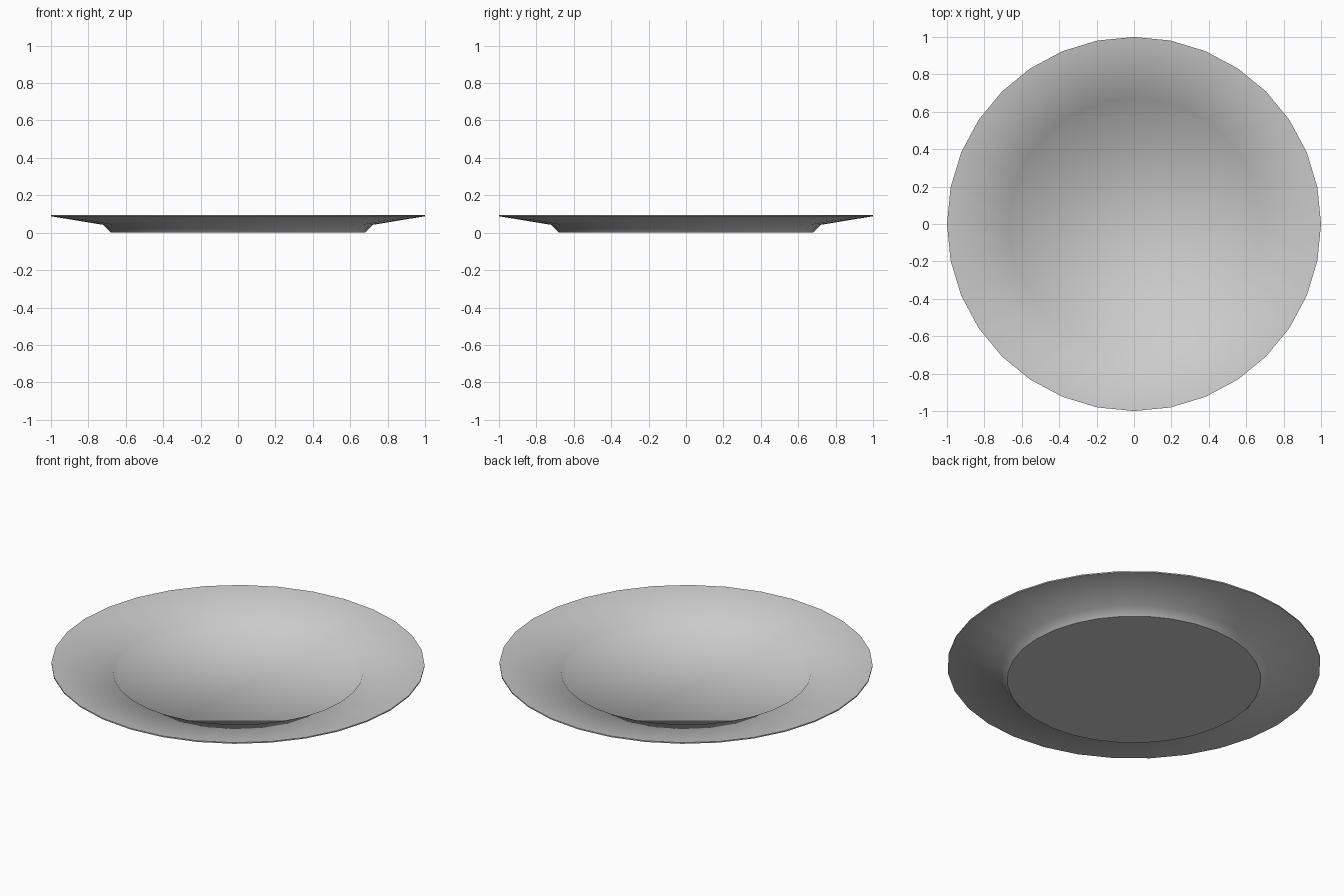
import bpy
import bmesh
from math import cos, sin, tau

cube = bpy.data.objects.get("Cube")
if cube:
    bpy.data.objects.remove(cube, do_unlink=True)

SIDES = 32

# Glaze colour
glaze = bpy.data.materials.new("light grey glaze")
glaze.use_nodes = True
color = (0.6, 0.6, 0.6, 1)
glaze.diffuse_color = color
glaze.node_tree.nodes["Principled BSDF"].inputs["Base Color"].default_value = color

# Cross-section (radius, height, crisp edge): foot, underside, lip, rim, well
profile = [
    (0.68, 0.0, True),
    (0.72, 0.042, False),
    (1.0, 0.088, True),
    (1.0, 0.095, True),
    (0.67, 0.048, False),
    (0.645, 0.012, False),
]

# Rings of the plate, bridged by quads and closed by flat discs
bm = bmesh.new()
rings = []
for radius, height, crisp in profile:
    ring = [bm.verts.new((radius * cos(tau * i / SIDES), radius * sin(tau * i / SIDES), height))
            for i in range(SIDES)]
    rings.append(ring)
for low, high in zip(rings, rings[1:]):
    for i in range(SIDES):
        j = (i + 1) % SIDES
        bm.faces.new((low[i], low[j], high[j], high[i]))
bm.faces.new(rings[0][::-1])
bm.faces.new(rings[-1])

# Smooth shading with crisp foot and lip
for face in bm.faces:
    face.smooth = True
for ring, (radius, height, crisp) in zip(rings, profile):
    for i in range(SIDES):
        edge = bm.edges.get((ring[i], ring[(i + 1) % SIDES]))
        edge.smooth = not crisp

bmesh.ops.recalc_face_normals(bm, faces=bm.faces[:])
mesh = bpy.data.meshes.new("plate")
bm.to_mesh(mesh)
bm.free()
mesh.materials.append(glaze)
plate = bpy.data.objects.new("plate", mesh)
bpy.context.collection.objects.link(plate)
